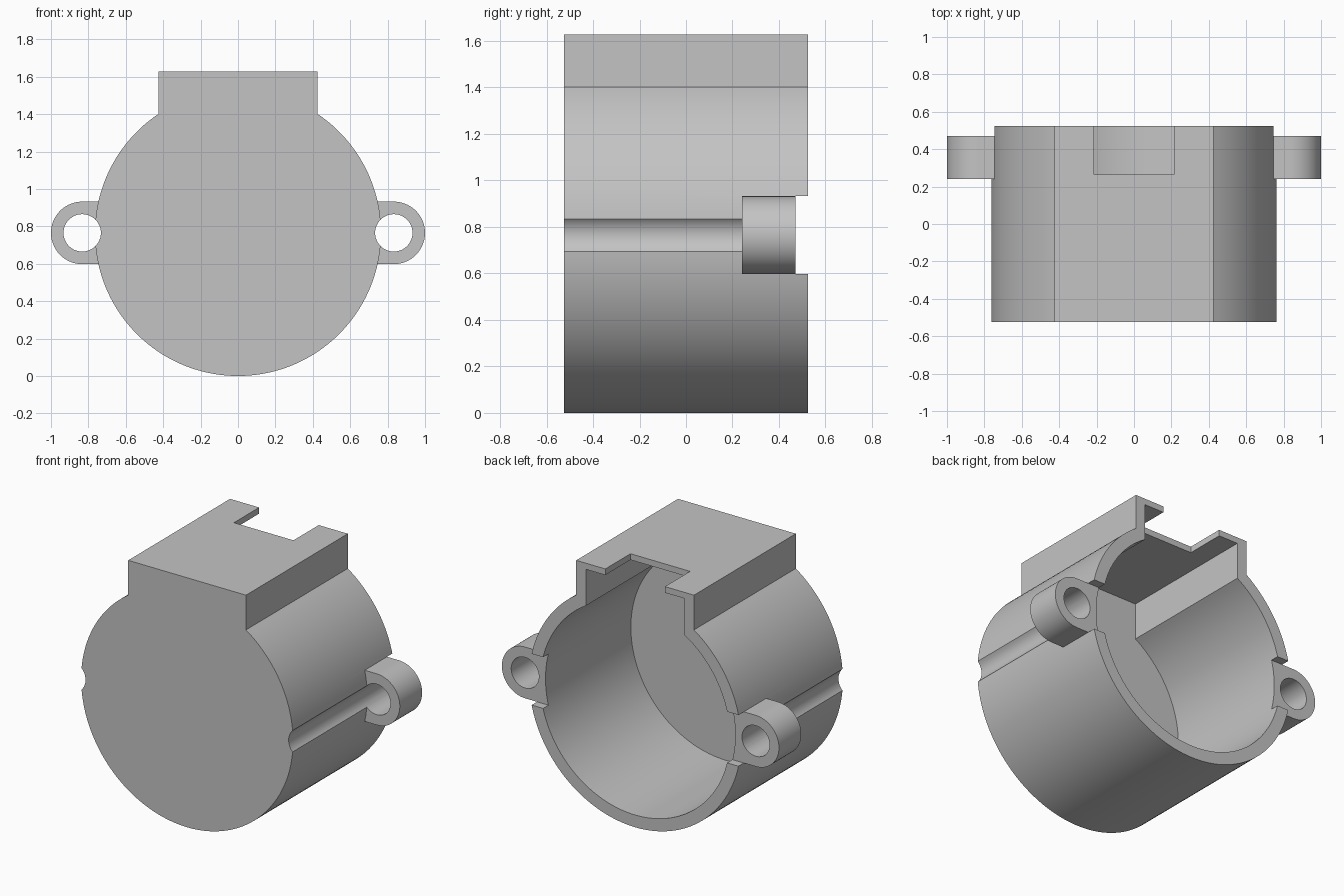
import bpy, math

if "Cube" in bpy.data.objects:
    bpy.data.objects.remove(bpy.data.objects["Cube"], do_unlink=True)

CZ = 0.765          # height of the barrel axis
BACK = 0.525        # half depth of the housing
EAR_X = 0.833       # screw hole axis

grey = bpy.data.materials.new("plain grey")
grey.use_nodes = True
grey.diffuse_color = (0.55, 0.55, 0.55, 1)
grey.node_tree.nodes["Principled BSDF"].inputs["Base Color"].default_value = (0.55, 0.55, 0.55, 1)


def prism(name, outline, y0, y1):
    """Extrude an (x, z) outline from y0 to y1."""
    n = len(outline)
    verts = [(x, y, z) for y in (y0, y1) for x, z in outline]
    faces = [list(range(n)), list(range(2 * n - 1, n - 1, -1))]
    faces += [[i, i + n, (i + 1) % n + n, (i + 1) % n] for i in range(n)]
    mesh = bpy.data.meshes.new(name)
    mesh.from_pydata(verts, [], faces)
    mesh.materials.append(grey)
    ob = bpy.data.objects.new(name, mesh)
    bpy.context.collection.objects.link(ob)
    return ob


def arc(cx, r, a0, a1, steps):
    return [(cx + r * math.cos(a0 + (a1 - a0) * i / steps),
             CZ + r * math.sin(a0 + (a1 - a0) * i / steps)) for i in range(steps + 1)]


def rect(x0, x1, z0, z1):
    return [(x0, z0), (x1, z0), (x1, z1), (x0, z1)]


def keyhole(r, half, top):
    """Round barrel outline with a square neck on top."""
    a = math.acos(half / r)
    return arc(0, r, math.pi - a, 2 * math.pi + a, 120) + [(half, top), (-half, top)]


def combine(target, tool, operation):
    mod = target.modifiers.new(tool.name, 'BOOLEAN')
    mod.operation = operation
    mod.solver = 'EXACT'
    mod.object = tool
    bpy.context.view_layer.objects.active = target
    bpy.ops.object.modifier_apply(modifier=mod.name)
    bpy.data.objects.remove(tool, do_unlink=True)


# Hollow barrel with square neck, closed at the front
housing = prism("housing", keyhole(0.765, 0.425, 1.628), -BACK, BACK)
combine(housing, prism("cavity", keyhole(0.685, 0.355, 1.588), -0.41, 0.7), 'DIFFERENCE')

# Cable slot in the neck lid
combine(housing, prism("lid_slot", rect(-0.215, 0.215, 1.5, 1.8), 0.265, 0.7), 'DIFFERENCE')

# Mounting ears, notches behind them, and screw channels along the barrel
for s in (1, -1):
    ear = [(0.70, CZ - 0.167)] + arc(EAR_X, 0.167, -math.pi / 2, math.pi / 2, 40) + [(0.70, CZ + 0.167)]
    combine(housing, prism("notch", rect(*sorted((s * 0.5, s * 1.1)), CZ - 0.167, CZ + 0.167), 0.47, 0.7),
            'DIFFERENCE')
    outline = [(s * x, z) for x, z in ear][::s]
    combine(housing, prism("ear", outline, 0.24, 0.47), 'UNION')
    hole = arc(s * EAR_X, 0.1, 0, 2 * math.pi, 48)[:-1]
    combine(housing, prism("screw_channel", hole, -0.8, 0.8), 'DIFFERENCE')

bpy.ops.object.select_all(action='DESELECT')
housing.select_set(True)
bpy.context.view_layer.objects.active = housing
bpy.ops.object.shade_smooth_by_angle(angle=math.radians(30))
